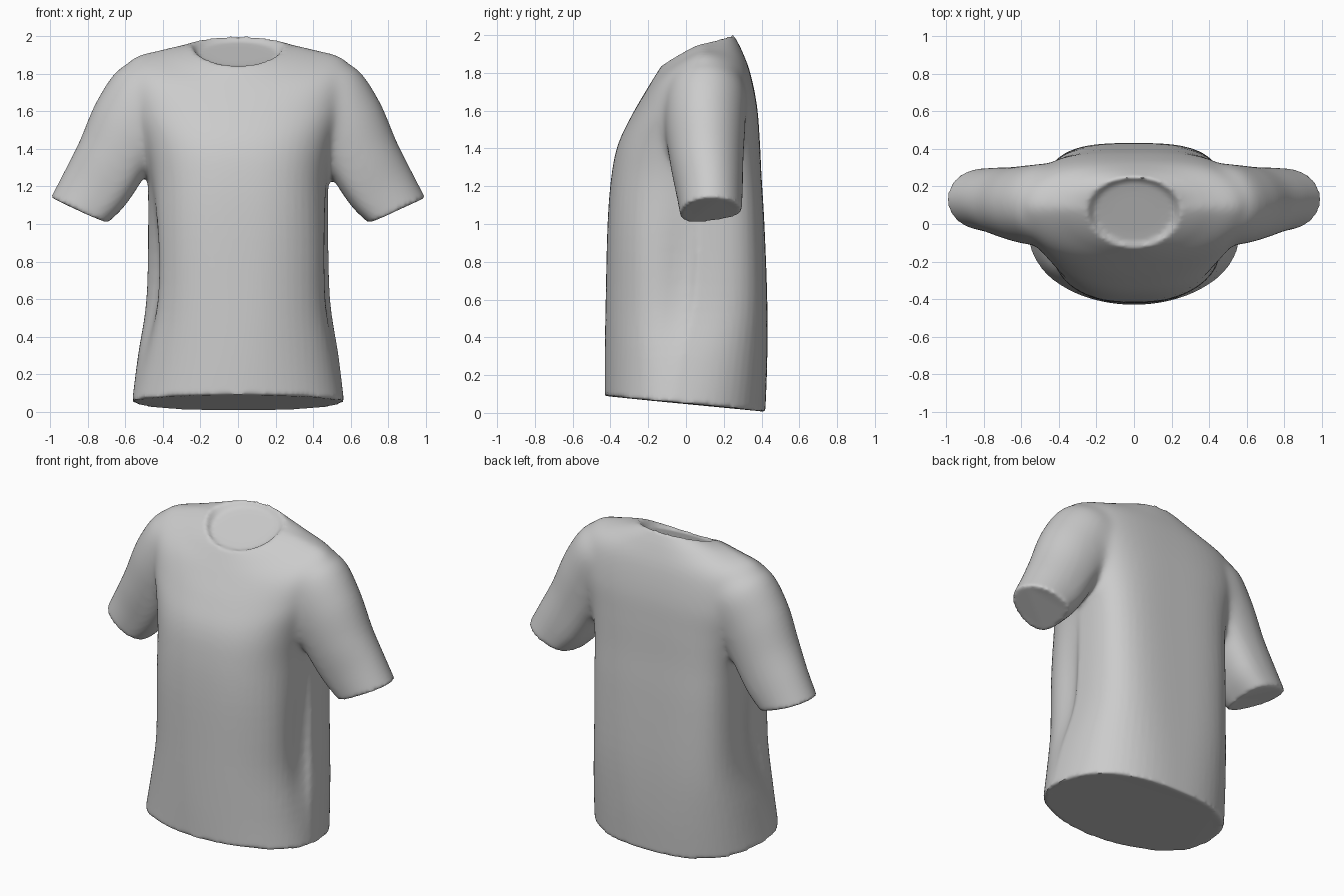
import bpy, bmesh, math
from mathutils import Vector

if "Cube" in bpy.data.objects:
    bpy.data.objects.remove(bpy.data.objects["Cube"])

N = 72


def spline(rows, steps):
    """Catmull-Rom interpolation of rows of parameters."""
    rows = [Vector(r) for r in rows]
    out = []
    for i in range(len(rows) - 1):
        a, b = rows[max(i - 1, 0)], rows[i]
        c, d = rows[i + 1], rows[min(i + 2, len(rows) - 1)]
        for s in range(steps):
            t = s / steps
            out.append(0.5 * (2 * b + (c - a) * t + (2 * a - 5 * b + 4 * c - d) * t ** 2
                              + (3 * b - a - 3 * c + d) * t ** 3))
    return out + [rows[-1]]


def unit(a, e):
    """Point on a superellipse of exponent e."""
    c, s = math.cos(a), math.sin(a)
    r = (abs(c) ** e + abs(s) ** e) ** (-1 / e)
    return r * c, r * s


def loft(name, rings):
    bm = bmesh.new()
    loops = [[bm.verts.new(p) for p in r] for r in rings]
    for a, b in zip(loops, loops[1:]):
        for i in range(N):
            j = (i + 1) % N
            bm.faces.new((a[i], a[j], b[j], b[i]))
    bm.faces.new(loops[0][::-1])
    bm.faces.new(loops[-1])
    bmesh.ops.recalc_face_normals(bm, faces=bm.faces)
    mesh = bpy.data.meshes.new(name)
    bm.to_mesh(mesh)
    bm.free()
    ob = bpy.data.objects.new(name, mesh)
    bpy.context.collection.objects.link(ob)
    return ob


def bump(v, centre, width):
    return math.exp(-((v - centre) / width) ** 2)


def body_ring(row):
    w, yf, yb, zf, zs, zb, yc, ef, eb = row
    pts = []
    fold = bump(zs, 0.75, 0.4)
    for i in range(N):
        a = 2 * math.pi * i / N
        d = math.degrees(a)
        c, s = unit(a, eb if a < math.pi else ef)
        # soft drape folds along the sides, fuller right front
        k = 1 - fold * (0.13 * bump(d, 196, 14) + 0.06 * bump(d, 350, 12)
                        - 0.04 * bump(d, 320, 18))
        y = yc + s * ((yb - yc) if s > 0 else (yc - yf))
        z = zs + ((zb - zs) if s > 0 else (zf - zs)) * min(1, abs(s)) ** 1.2
        pts.append((k * w * c, y, z))
    return pts


# torso: half width, front y, back y, z at front / side / back, widest y, exponents
torso = [
    (.565, -.43, .42, .09, .055, .005, -.06, 2.0, 2.5),
    (.535, -.43, .43, .3, .3, .28, -.02, 2.1, 2.8),
    (.49, -.425, .43, .6, .6, .6, .05, 2.4, 3.3),
    (.48, -.415, .415, 1, 1, 1, .07, 2.6, 3.6),
    (.485, -.395, .40, 1.25, 1.25, 1.25, .08, 2.6, 3.6),
    (.52, -.36, .39, 1.42, 1.44, 1.45, .08, 2.5, 3.4),
    (.58, -.29, .375, 1.57, 1.65, 1.63, .09, 2.4, 3.1),
    (.58, -.215, .34, 1.70, 1.87, 1.80, .09, 2.3, 2.7),
    (.40, -.16, .295, 1.79, 1.93, 1.92, .09, 2.1, 2.3),
    (.25, -.125, .25, 1.845, 1.955, 2.005, .08, 2, 2),
]
rings = [body_ring(r) for r in spline(torso, 5)]
# neck opening, slightly sunk below its rim
for k, drop in ((.88, .02), (.6, .022), (.3, .022), (.08, .022)):
    rings.append([(.24 * k * math.cos(a), .065 + .185 * k * math.sin(a),
                   1.925 - drop + .075 * k * math.sin(a))
                  for a in (2 * math.pi * i / N for i in range(N))])
shirt = loft("t_shirt", rings)

# sleeves: upper x z, lower x z, front y, back y
sleeve = [
    (.46, 1.88, .28, 1.67, -.08, .28), (.625, 1.835, .34, 1.54, -.11, .32),
    (.75, 1.66, .41, 1.40, -.11, .315), (.845, 1.44, .49, 1.25, -.085, .305),
    (.925, 1.28, .60, 1.085, -.05, .30), (.998, 1.14, .69, .995, -.03, .295),
]


def sleeve_ring(row, side):
    xt, zt, xb, zb, yf, yb = row
    pts = []
    for i in range(N):
        a = 2 * math.pi * i / N
        c, s = unit(a, 2.0 if a < math.pi else 2.8)
        t = 0.4 + (0.6 * s if s > 0 else 0.4 * s)
        y = (yf + yb) / 2 + c * (yb - yf) / 2
        pts.append((side * (xb + (xt - xb) * t), y,
                    zb + (zt - zb) * t + .02 * (1 + c) * (1 - t)))
    return pts


sleeves = [loft(n, [sleeve_ring(r, s) for r in spline(sleeve, 5)])
           for n, s in (("left_sleeve", -1), ("right_sleeve", 1))]


def apply_all(ob):
    for m in list(ob.modifiers):
        bpy.ops.object.modifier_apply(modifier=m.name)


# merge the parts
bpy.context.view_layer.objects.active = shirt
shirt.select_set(True)
for ob in sleeves:
    m = shirt.modifiers.new("join", 'BOOLEAN')
    m.operation, m.object, m.solver = 'UNION', ob, 'EXACT'
m = shirt.modifiers.new("cloth", 'REMESH')
m.mode, m.voxel_size = 'VOXEL', 0.013
apply_all(shirt)
for ob in sleeves:
    bpy.data.objects.remove(ob)

# blend the armhole seams strongly, the rest only lightly
seam = shirt.vertex_groups.new(name="armhole")
for v in shirt.data.vertices:
    x, z = abs(v.co.x), v.co.z
    if z > 1.15:
        weight = bump(x, 0.54, 0.15) * min(1, (z - 1.15) / 0.15)
        if weight > 0.01:
            seam.add([v.index], weight, 'REPLACE')
m = shirt.modifiers.new("blend", 'SMOOTH')
m.factor, m.iterations, m.vertex_group = 0.6, 50, seam.name
m = shirt.modifiers.new("soften", 'SMOOTH')
m.factor, m.iterations = 0.5, 5
apply_all(shirt)
bpy.ops.object.shade_smooth_by_angle(angle=math.radians(50))
